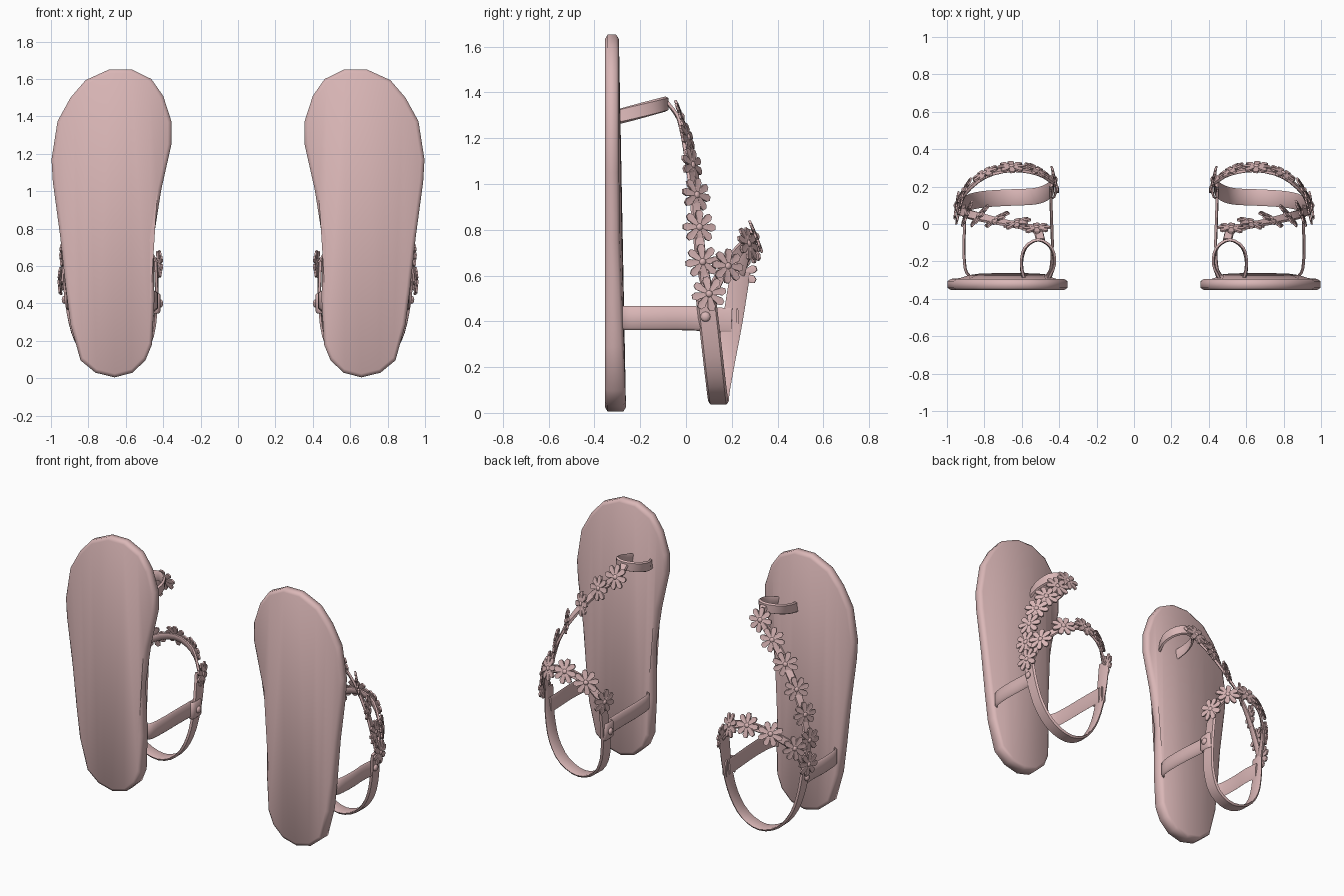
import bpy, bmesh, math
from mathutils import Vector, Matrix

if "Cube" in bpy.data.objects:
    bpy.data.objects.remove(bpy.data.objects["Cube"])

pink = bpy.data.materials.new("dusty_pink")
pink.diffuse_color = (0.70, 0.47, 0.47, 1)
pink.use_nodes = True
pink.node_tree.nodes["Principled BSDF"].inputs["Base Color"].default_value = pink.diffuse_color


def finish(name, bm, angle=50):
    """Turn a bmesh into a smooth part, mirrored to the other sandal."""
    bmesh.ops.recalc_face_normals(bm, faces=bm.faces[:])
    me = bpy.data.meshes.new(name)
    bm.to_mesh(me)
    bm.free()
    me.materials.append(pink)
    ob = bpy.data.objects.new(name, me)
    bpy.context.collection.objects.link(ob)
    bpy.ops.object.select_all(action='DESELECT')
    ob.select_set(True)
    bpy.context.view_layer.objects.active = ob
    bpy.ops.object.shade_smooth_by_angle(angle=math.radians(angle))
    mod = ob.modifiers.new("pair", 'MIRROR')
    mod.use_mirror_merge = False
    return ob


def spline(pts, steps):
    """Catmull-Rom curve through the points."""
    p = [Vector(q) for q in pts]
    p = [2 * p[0] - p[1]] + p + [2 * p[-1] - p[-2]]
    out = []
    for i in range(1, len(p) - 2):
        a, b, c, d = p[i - 1:i + 3]
        for s in range(steps):
            t = s / steps
            out.append(0.5 * (2 * b + (c - a) * t + (2 * a - 5 * b + 4 * c - d) * t * t
                              + (3 * b - a - 3 * c + d) * t ** 3))
    return out + [p[-2]]


def band(name, pts, normals, width, thick=0.016, steps=3):
    """Flat strap swept along a path, facing the given normals."""
    path, nrm = spline(pts, steps), spline(normals, steps)
    bm = bmesh.new()
    rings = []
    for i, c in enumerate(path):
        t = (path[min(i + 1, len(path) - 1)] - path[max(i - 1, 0)]).normalized()
        n = (nrm[i] - t * nrm[i].dot(t)).normalized()
        side = t.cross(n) * width / 2
        h = n * thick / 2
        prof = [side - h * .5, side * .8 + h, -side * .8 + h, -side - h * .5, -side * .8 - h, side * .8 - h]
        rings.append([bm.verts.new(c + o) for o in prof])
    for a, b in zip(rings, rings[1:]):
        for k in range(6):
            bm.faces.new((a[k], a[(k + 1) % 6], b[(k + 1) % 6], b[k]))
    bm.faces.new(rings[0])
    bm.faces.new(rings[-1])
    return finish(name, bm)


def add_flower(bm, centre, normal, along, size=0.076):
    """Eight petalled disc with a small dome in the middle."""
    n = Vector(normal).normalized()
    u = (Vector(along) - n * Vector(along).dot(n)).normalized()
    v = n.cross(u)
    base = Vector(centre) + n * 0.016
    top, low = [], []
    for k in range(8):
        for da, r, z in ((-22.5, .40, .004), (-17, .80, .005), (-7, 1, .002), (7, 1, .002), (17, .80, .005)):
            a = math.radians(45 * k + da)
            q = base + (u * math.cos(a) + v * math.sin(a)) * r * size
            top.append(bm.verts.new(q + n * z))
            low.append(bm.verts.new(q + n * (z - .010)))
    ct, cl = bm.verts.new(base + n * .006), bm.verts.new(base - n * .010)
    for i in range(40):
        j = (i + 1) % 40
        bm.faces.new((top[i], top[j], low[j], low[i]))
        bm.faces.new((ct, top[i], top[j]))
        bm.faces.new((cl, low[j], low[i]))
    m = Matrix((u, v, n)).transposed().to_4x4()
    m.translation = base + n * .004
    bmesh.ops.create_uvsphere(bm, u_segments=8, v_segments=6, radius=.016,
                              matrix=m @ Matrix.Diagonal((1, 1, .6, 1)))


def flowers(name, pts, normals):
    bm = bmesh.new()
    for i, p in enumerate(pts):
        along = Vector(pts[min(i + 1, len(pts) - 1)]) - Vector(pts[max(i - 1, 0)])
        add_flower(bm, p, normals[i], along)
    finish(name, bm, 35)


# Sole: outline with rounded rims, thicker towards the heel
outline = [(.57, 1.652), (.687, 1.652), (.815, 1.594), (.896, 1.50), (.965, 1.374), (.997, 1.17),
           (.99, 1.05), (.95, .754), (.92, .476), (.896, .289), (.842, .096), (.762, .03),
           (.66, .005), (.564, .03), (.495, .096), (.46, .18), (.447, .42), (.452, .743),
           (.41, 1.01), (.356, 1.25), (.356, 1.374), (.40, 1.51), (.463, 1.60)]
bm = bmesh.new()
rings = []
for inset, off, back in ((.02, 0, 0), (0, .012, 0), (0, -.012, 1), (.02, 0, 1)):
    ring = []
    for x, z in outline:
        to_mid = Vector((.66 - x, min(max(z, .3), 1.3) - z)).normalized() * inset
        y = -.293 + .031 * max(0, 1 - z / .85) if back else -.354
        ring.append(bm.verts.new((x + to_mid.x, y + off, z + to_mid.y)))
    rings.append(ring)
for a, b in zip(rings, rings[1:]):
    for i in range(len(a)):
        j = (i + 1) % len(a)
        bm.faces.new((a[i], a[j], b[j], b[i]))
caps = [bm.faces.new(rings[0]), bm.faces.new(rings[-1])]
bmesh.ops.triangulate(bm, faces=caps)
finish("sole", bm, 60)

# Toe loop: tilted arch
loop = [(.455, -.293), (.425, -.21), (.445, -.125), (.512, -.085), (.58, -.125), (.602, -.21), (.59, -.293)]
band("toe_loop", [(x, y, 1.295 + (y + .293) * .26) for x, y in loop],
     [(x - .512, y + .21, 0) for x, y in loop], .066)

# Long flower strap from the toe loop to the outer ankle
long_pts = [(.52, -.035, 1.29), (.62, -.008, 1.20), (.725, .014, 1.08), (.815, .036, .95),
            (.88, .052, .81), (.92, .068, .66), (.935, .098, .52)]
long_nrm = [(.05, 1, .35), (.3, 1, .3), (.55, .9, .2), (.8, .65, .15), (1, .4, .1), (1, .25, 0), (1, .15, 0)]
band("long_strap", [(.50, -.085, 1.36)] + long_pts, [(0, 1, .5)] + long_nrm, .05)
flowers("long_strap_flowers", long_pts, long_nrm)

# Instep flower strap over the foot
top_pts = [(.93, .10, .50), (.895, .175, .64), (.79, .258, .735), (.655, .292, .765),
           (.525, .275, .725), (.437, .235, .61)]
top_nrm = [(1, .15, 0), (.9, .5, .1), (.5, .9, .3), (0, 1, .4), (-.5, .9, .25), (-1, .25, .0)]
band("instep_strap", top_pts, top_nrm, .05)
flowers("instep_strap_flowers", top_pts[1:], top_nrm[1:])

# Heel strap: loop behind the heel, joining both ends of the instep strap
heel = [(.928, .085, .52), (.908, .105, .35), (.865, .122, .2), (.78, .135, .09), (.65, .142, .045),
        (.53, .148, .095), (.462, .17, .22), (.437, .203, .4), (.437, .238, .62)]
band("heel_strap", heel, [(x - .66, 0, (z - .4) * .9) for x, y, z in heel], .088)

# Side straps rising from the sole
band("outer_side_strap", [(.875, -.285, .415), (.902, -.24, .415), (.91, -.12, .415), (.905, 0, .415), (.908, .10, .41)],
     [(.6, -.8, 0), (1, -.3, 0), (1, 0, 0), (1, 0, 0), (1, 0, 0)], .105)
band("inner_side_strap", [(.475, -.285, .415), (.445, -.24, .415), (.437, -.12, .415), (.44, 0, .413), (.447, .20, .405)],
     [(-.6, -.8, 0), (-1, -.3, 0), (-1, 0, 0), (-1, 0, 0), (-1, 0, 0)], .105)

# Folded strap end wrapped round the inner heel strap
fold = [(.452, .14), (.426, .145), (.42, .185), (.426, .222), (.452, .225)]
band("strap_fold", [(x, y, .402) for x, y in fold], [(x - .46, y - .183, 0) for x, y in fold], .11, .012)

# Rivets
bm = bmesh.new()
for c in ((.93, .085, .42), (.413, .185, .40)):
    bmesh.ops.create_uvsphere(bm, u_segments=10, v_segments=6, radius=.022,
                              matrix=Matrix.Translation(c) @ Matrix.Diagonal((.6, 1, 1, 1)))
finish("rivets", bm)
